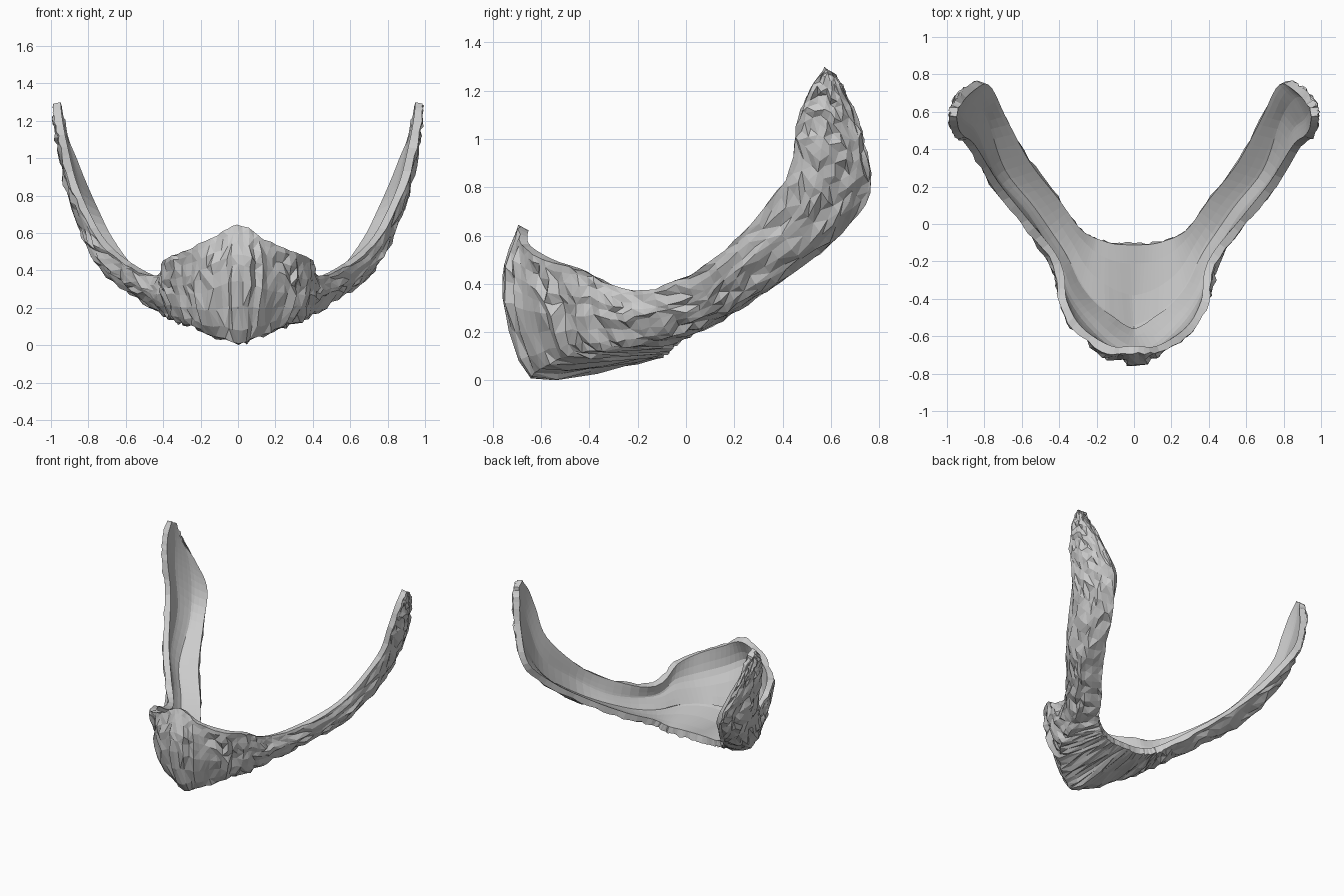
import bpy, bmesh, math, random
from mathutils import Vector

if "Cube" in bpy.data.objects:
    bpy.data.objects.remove(bpy.data.objects["Cube"])

random.seed(4)

# Cross-sections from chin centre to sideburn tip:
# upper edge, outer bulge, bottom corner, lower/back edge
HALF = [
    ((0, -.69, .64), (0, -.765, .43), (0, -.64, .01), (0, -.10, .10)),
    ((.14, -.69, .57), (.165, -.69, .36), (.12, -.60, .05), (.10, -.10, .10)),
    ((.31, -.58, .495), (.30, -.55, .32), (.25, -.49, .10), (.19, -.08, .11)),
    ((.40, -.42, .45), (.40, -.39, .31), (.34, -.34, .13), (.24, -.06, .13)),
    ((.43, -.22, .37), (.45, -.22, .27), (.40, -.15, .16), (.30, -.01, .17)),
    ((.60, .00, .43), (.60, .04, .33), (.54, .08, .25), (.41, .15, .25)),
    ((.76, .20, .58), (.77, .24, .48), (.71, .30, .38), (.56, .35, .38)),
    ((.89, .41, .83), (.88, .49, .70), (.81, .57, .60), (.70, .60, .57)),
    ((.95, .46, 1.05), (.95, .56, .96), (.89, .68, .85), (.81, .76, .77)),
    ((.98, .51, 1.20), (.975, .60, 1.14), (.94, .69, 1.07), (.89, .74, .99)),
    ((.99, .58, 1.29), (.985, .60, 1.28), (.98, .63, 1.25), (.96, .66, 1.20)),
]
LAST = len(HALF) - 1
PER_STATION, PER_ROW = 5, 4


def spline(pts, steps, tension):
    """Cardinal spline through pts with a fixed number of steps per span."""
    out = []
    n = len(pts)
    for i in range(n - 1):
        a, b = pts[i], pts[i + 1]
        ta = (b - pts[max(i - 1, 0)]) * tension
        tb = (pts[min(i + 2, n - 1)] - a) * tension
        for k in range(steps):
            t = k / steps
            out.append(a * (2*t**3 - 3*t**2 + 1) + ta * (t**3 - 2*t**2 + t)
                       + b * (3*t**2 - 2*t**3) + tb * (t**3 - t**2))
    return out + [pts[-1]]


# Both halves, left tip to right tip
stations = [[Vector((-p[0], p[1], p[2])) for p in s] for s in reversed(HALF[1:])]
stations += [[Vector(p) for p in s] for s in HALF]
rails = [spline([s[r] for s in stations], PER_STATION, .5) for r in range(4)]
columns = [spline([rail[c] for rail in rails], PER_ROW, .32)
           for c in range(len(rails[0]))]
NC, NR = len(columns), len(columns[0])


def normal(c, r):
    du = columns[min(c + 1, NC - 1)][r] - columns[max(c - 1, 0)][r]
    dv = columns[c][min(r + 1, NR - 1)] - columns[c][max(r - 1, 0)]
    return dv.cross(du).normalized()


# Rough outer hair surface and smooth inner skin surface
outer, inner = [], []
for c in range(NC):
    along = abs(c / PER_STATION - LAST)
    chin = max(0, min(1, (4.5 - along) / 3))
    strand = random.uniform(-.017, .017) * chin
    for r in range(NR):
        p, n = columns[c][r], normal(c, r)
        t = r / (NR - 1)
        fade = min(1, r / 2, (NR - 1 - r) / 2) * .7 + .3
        groove = strand * max(0, min(1, 3 - 4 * t))
        q = p + n * ((groove + random.uniform(-.011, .011)) * fade)
        if 0 < c < NC - 1:
            q += Vector([random.uniform(-.006, .006) for _ in range(3)])
        q.z = max(q.z, 0)
        outer.append(q)
        # the skin side is fuller where the chin meets the throat
        corner = math.exp(-((t - .6) / .24) ** 2)
        inner.append(p - n * (.042 + .10 * corner * chin))

verts = outer + inner
off = len(outer)
faces = []
for c in range(NC - 1):
    for r in range(NR - 1):
        i = c * NR + r
        q = (i, i + 1, i + NR + 1, i + NR)
        # ragged hair is triangulated, skin side stays quads
        if random.random() < .5:
            faces += [(q[0], q[1], q[2]), (q[0], q[2], q[3])]
        else:
            faces += [(q[0], q[1], q[3]), (q[1], q[2], q[3])]
        faces.append(tuple(k + off for k in reversed(q)))

# Rim joining the two surfaces
loop = [c * NR for c in range(NC)]
loop += [(NC - 1) * NR + r for r in range(1, NR)]
loop += [c * NR + NR - 1 for c in range(NC - 2, -1, -1)]
loop += list(range(NR - 2, 0, -1))
for a, b in zip(loop, loop[1:] + loop[:1]):
    faces.append((a, b, b + off, a + off))

mesh = bpy.data.meshes.new("beard")
mesh.from_pydata(verts, [], faces)
beard = bpy.data.objects.new("beard", mesh)
bpy.context.collection.objects.link(beard)

# Consistent outward normals
bm = bmesh.new()
bm.from_mesh(mesh)
bmesh.ops.recalc_face_normals(bm, faces=bm.faces)
bm.to_mesh(mesh)
bm.free()
